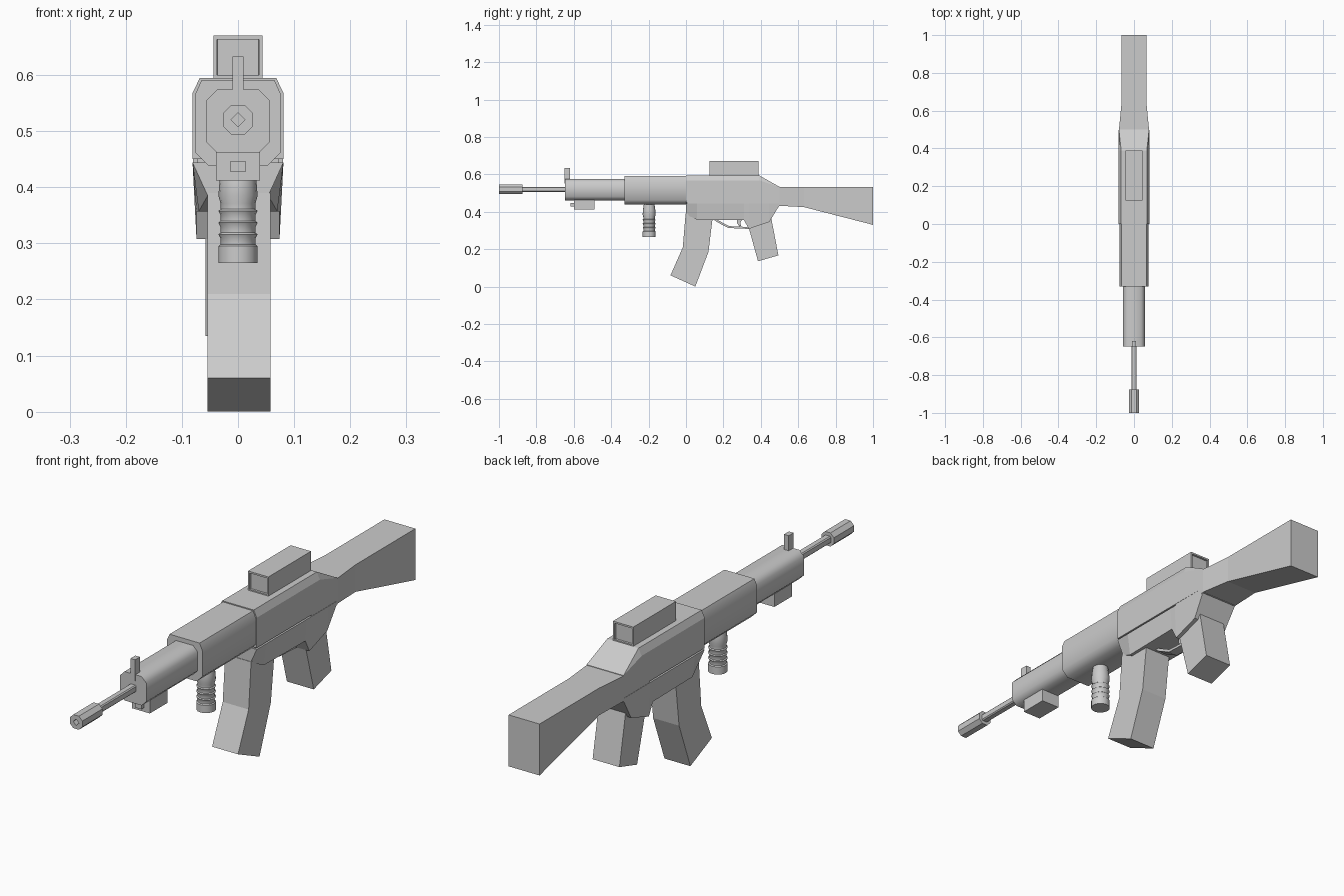
import bpy, bmesh
from math import radians, sin, cos, pi

if "Cube" in bpy.data.objects:
    bpy.data.objects.remove(bpy.data.objects["Cube"])


def finish(name, bm, smooth=0):
    bmesh.ops.remove_doubles(bm, verts=bm.verts, dist=0.0002)
    bmesh.ops.recalc_face_normals(bm, faces=bm.faces)
    me = bpy.data.meshes.new(name)
    bm.to_mesh(me)
    bm.free()
    ob = bpy.data.objects.new(name, me)
    bpy.context.collection.objects.link(ob)
    if smooth:
        bpy.ops.object.select_all(action='DESELECT')
        ob.select_set(True)
        bpy.context.view_layer.objects.active = ob
        bpy.ops.object.shade_smooth_by_angle(angle=radians(smooth))
    return ob


def loft(name, sections, smooth=0):
    """Skin closed rings that all have the same number of points."""
    bm = bmesh.new()
    rings = [[bm.verts.new(p) for p in s] for s in sections]
    n = len(rings[0])
    for a, b in zip(rings, rings[1:]):
        for i in range(n):
            j = (i + 1) % n
            bm.faces.new((a[i], a[j], b[j], b[i]))
    bm.faces.new(rings[0])
    bm.faces.new(rings[-1])
    return finish(name, bm, smooth)


def octa(y, hw, z0, z1, top=(0, 0), bot=(0, 0)):
    """Box section across y with chamfered (dx, dz) top and bottom corners."""
    half = [(hw - bot[0], z0), (hw, z0 + bot[1]), (hw, z1 - top[1]), (hw - top[0], z1)]
    return [(x, y, z) for x, z in half] + [(-x, y, z) for x, z in reversed(half)]


def trap(y, z0, hw0, z1, hw1):
    return [(-hw0, y, z0), (hw0, y, z0), (hw1, y, z1), (-hw1, y, z1)]


def box(name, hw, y0, y1, z0, z1):
    return loft(name, [trap(y, z0, hw, z1, hw) for y in (y0, y1)])


def prism(name, profile, hw, cx=0):
    return loft(name, [[(cx + x, y, z) for y, z in profile] for x in (-hw, hw)])


# barrel and bored muzzle
c = (0.009, 0.009)
loft("barrel", [octa(y, 0.0135, 0.5065, 0.5335, (0.004, 0.004), (0.004, 0.004)) for y in (-0.9, -0.6)])
m = (0.015, 0.015)
muzzle = loft("muzzle", [octa(y, 0.027, 0.494, 0.547, m, m) for y in (-1.0, -0.875)])
cutter = loft("muzzle_bore_cutter",
              [[(0.0125 * cos(k * pi / 2), y, 0.52 + 0.0125 * sin(k * pi / 2)) for k in range(4)]
               for y in (-1.05, -0.97)])
cutter.hide_render = True
cutter.hide_set(True)
mod = muzzle.modifiers.new("bore", 'BOOLEAN')
mod.operation = 'DIFFERENCE'
mod.object = cutter

# front and rear handguards
c = (0.02, 0.02)
loft("front_handguard", [octa(y, 0.057, 0.461, 0.574, c, c) for y in (-0.648, -0.31)], 50)
ct, cb = (0.012, 0.027), (0.025, 0.025)
loft("rear_handguard", [octa(y, 0.077, 0.438, 0.591, ct, cb) for y in (-0.33, 0.02)], 65)

# front sight and under-barrel lamp
box("front_sight", 0.01, -0.65, -0.62, 0.55, 0.633)
box("lamp_body", 0.039, -0.6, -0.49, 0.412, 0.463)
box("lamp_lens", 0.014, -0.617, -0.595, 0.428, 0.446)

# upper receiver, seam core and lower receiver
ct = (0.013, 0.027)
loft("upper_receiver", [octa(0, 0.081, 0.45, 0.595, ct), octa(0.39, 0.081, 0.45, 0.595, ct),
                        octa(0.5, 0.08, 0.45, 0.533)])
box("receiver_core", 0.073, 0.005, 0.34, 0.435, 0.46)
box("receiver_rear_core", 0.08, 0.34, 0.5, 0.43, 0.46)
loft("lower_receiver", [trap(y, z, w, 0.444, 0.081) for y, z, w in [
    (0, 0.385, 0.054), (0.06, 0.357, 0.07), (0.31, 0.357, 0.074),
    (0.335, 0.308, 0.074), (0.445, 0.345, 0.074), (0.497, 0.43, 0.079)]])

# shoulder stock
loft("stock", [trap(y, z, w, 0.531, w) for y, z, w in [
    (0.495, 0.432, 0.08), (0.63, 0.425, 0.067), (1.0, 0.33, 0.067)]])

# magazine and pistol grip
prism("magazine", [(-0.002, 0.39), (-0.017, 0.21), (-0.083, 0.06), (0.05, 0.0),
                   (0.12, 0.185), (0.145, 0.39)], 0.056, 0.002)
prism("pistol_grip", [(0.33, 0.335), (0.385, 0.135), (0.494, 0.167), (0.455, 0.37)], 0.058)

# trigger guard and trigger
prism("trigger_guard", [(0.14, 0.365), (0.165, 0.345), (0.228, 0.313), (0.34, 0.308),
                        (0.34, 0.318), (0.231, 0.323), (0.172, 0.354), (0.158, 0.368)], 0.02)
prism("trigger", [(0.272, 0.365), (0.272, 0.34), (0.285, 0.322), (0.295, 0.325),
                  (0.29, 0.342), (0.305, 0.365)], 0.01)

# ribbed foregrip
rib = [(0.027, 0.45), (0.033, 0.41), (0.035, 0.385)]
for z in (0.364, 0.343, 0.322, 0.301):
    rib += [(0.031, z + 0.007), (0.031, z - 0.003), (0.035, z - 0.006)]
rib += [(0.035, 0.265)]
loft("foregrip", [[(r * cos(k * pi / 8), -0.197 + r * sin(k * pi / 8), z) for k in range(16)]
                  for r, z in rib], 30)

# box scope with recessed ends
scope = box("scope", 0.044, 0.125, 0.388, 0.593, 0.67)
bm = bmesh.new()
bm.from_mesh(scope.data)
bm.normal_update()
ends = [f for f in bm.faces if abs(f.normal.y) > 0.9]
bmesh.ops.inset_individual(bm, faces=ends, thickness=0.0095)
bmesh.ops.inset_individual(bm, faces=ends, thickness=0.0005, depth=-0.008)
bm.to_mesh(scope.data)
bm.free()
